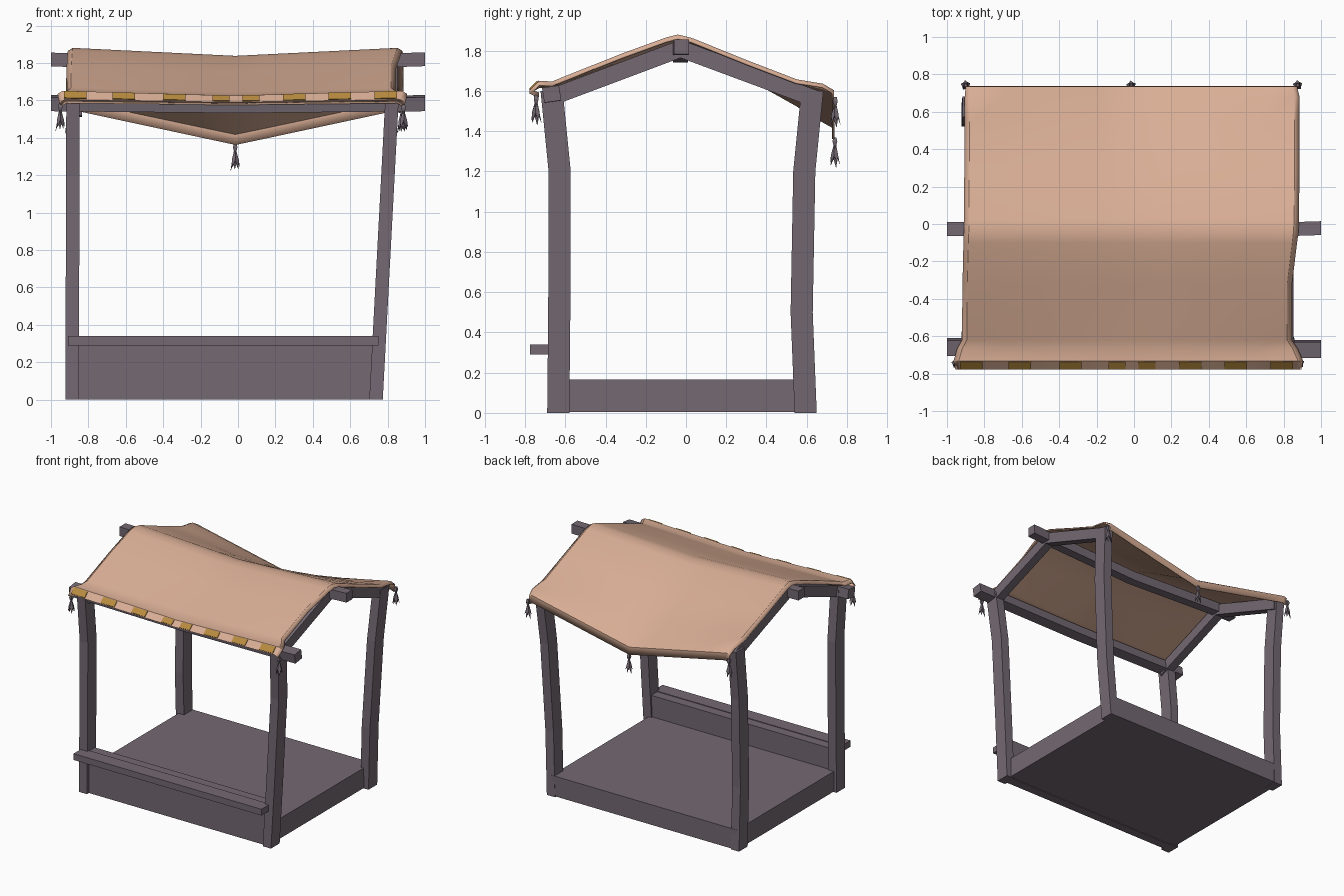
import bpy, bmesh, math
from mathutils import Vector

if "Cube" in bpy.data.objects:
    bpy.data.objects.remove(bpy.data.objects["Cube"])


def material(name, rgb):
    m = bpy.data.materials.new(name)
    m.diffuse_color = (*rgb, 1)
    m.use_nodes = True
    m.node_tree.nodes["Principled BSDF"].inputs["Base Color"].default_value = m.diffuse_color
    return m


WOOD = material("dusky wood", (0.175, 0.14, 0.17))
CLOTH = material("peach cloth", (0.69, 0.42, 0.30))
GOLD = material("gold stitching", (0.48, 0.26, 0.05))


def finish(name, bm, mat, recalc=True):
    if recalc:
        bmesh.ops.recalc_face_normals(bm, faces=bm.faces)
    me = bpy.data.meshes.new(name)
    bm.to_mesh(me)
    bm.free()
    me.materials.append(mat)
    ob = bpy.data.objects.new(name, me)
    bpy.context.collection.objects.link(ob)
    return ob


def add_prism(bm, pts, u, v, scale=None):
    """Sweep a rectangle with half-axes u and v along the points."""
    u, v = Vector(u), Vector(v)
    rings = []
    for i, p in enumerate(pts):
        s = scale[i] if scale else 1
        rings.append([bm.verts.new(Vector(p) + (u * a + v * b) * s)
                      for a, b in ((-1, -1), (1, -1), (1, 1), (-1, 1))])
    for r, q in zip(rings, rings[1:]):
        for k in range(4):
            bm.faces.new((r[k], r[(k + 1) % 4], q[(k + 1) % 4], q[k]))
    bm.faces.new(rings[0])
    bm.faces.new(rings[-1])


def prism(name, pts, u, v, mat=WOOD):
    bm = bmesh.new()
    add_prism(bm, pts, u, v)
    return finish(name, bm, mat)


def box(name, x0, x1, y0, y1, z0, z1):
    y, z = (y0 + y1) / 2, (z0 + z1) / 2
    return prism(name, [(x0, y, z), (x1, y, z)],
                 (0, (y1 - y0) / 2, 0), (0, 0, (z1 - z0) / 2))


# platform, front board and counter rail
box("platform", -0.90, 0.735, -0.62, 0.645, 0.005, 0.165)
box("front_board", -0.88, 0.73, -0.665, -0.59, 0.0, 0.335)
box("counter_rail", -0.91, 0.75, -0.775, -0.665, 0.29, 0.34)

# bent corner posts
front_y = [(0, -0.635), (0.5, -0.63), (1.2, -0.628), (1.6, -0.668)]
back_y = [(0, 0.595), (0.5, 0.575), (1.2, 0.588), (1.6, 0.628)]
for side, xb, xt in (("left", -0.887, -0.882), ("right", 0.738, 0.823)):
    for end, path in (("front", front_y), ("back", back_y)):
        pts = [(xb + (xt - xb) * z / 1.6, y, z) for z, y in path]
        prism(f"{end}_{side}_post", pts, (0.036, 0, 0), (0, 0.055, 0))

# ridge and front beams, sagging slightly in the middle
prism("ridge_beam", [(-1, -0.027, 1.818), (-0.85, -0.027, 1.815), (0, -0.027, 1.778),
                     (0.85, -0.027, 1.815), (1, -0.022, 1.82)], (0, 0.037, 0), (0, 0, 0.037))
prism("front_beam", [(-1, -0.658, 1.585), (0, -0.665, 1.575), (1, -0.668, 1.585)],
      (0, 0.042, 0.006), (0, -0.006, 0.037))

# rafters at both ends
for side, x in (("left", -0.868), ("right", 0.82)):
    prism(f"{side}_rafters", [(x, -0.68, 1.565), (x, -0.027, 1.81), (x, 0.66, 1.555)],
          (0.034, 0, 0), (0, 0, 0.045))

# cloth roof rows: y, height at ends, height in the middle, left x, right x
ROWS = [(-0.735, 1.585, 1.575, -0.945, 0.88),
        (-0.778, 1.605, 1.590, -0.955, 0.895),
        (-0.732, 1.652, 1.625, -0.965, 0.905),
        (-0.665, 1.648, 1.628, -0.945, 0.875),
        (-0.62, 1.667, 1.642, -0.92, 0.845),
        (-0.32, 1.787, 1.752, -0.917, 0.845),
        (-0.10, 1.867, 1.828, -0.912, 0.872),
        (-0.04, 1.882, 1.838, -0.91, 0.88),
        (0.03, 1.865, 1.825, -0.91, 0.882),
        (0.30, 1.757, 1.675, -0.907, 0.885),
        (0.55, 1.662, 1.535, -0.905, 0.885),
        (0.68, 1.642, 1.455, -0.905, 0.885),
        (0.735, 1.610, 1.422, -0.90, 0.872),
        (0.737, 1.550, 1.362, -0.89, 0.865)]
COLS = [0, 0.015, 0.12, 0.25, 0.4, 0.5, 0.6, 0.75, 0.88, 0.985, 1]


def cloth_point(row, t):
    y, ze, zm, xl, xr = row
    z = zm + (ze - zm) * abs(2 * t - 1)
    if t in (0, 1):          # rolled side edges
        z -= 0.018
    return Vector((xl + (xr - xl) * t, y, z))


bm = bmesh.new()
grid = [[bm.verts.new(cloth_point(r, t)) for t in COLS] for r in ROWS]
for a, b in zip(grid, grid[1:]):
    for c in range(len(COLS) - 1):
        bm.faces.new((a[c], a[c + 1], b[c + 1], b[c]))
roof = finish("cloth_roof", bm, CLOTH, recalc=False)
solid = roof.modifiers.new("thickness", 'SOLIDIFY')
solid.thickness = 0.01
solid.offset = -1
bpy.context.view_layer.objects.active = roof
roof.select_set(True)
bpy.ops.object.shade_smooth_by_angle(angle=math.radians(32))
roof.select_set(False)

# gold stitches along the sloping front lip
bm = bmesh.new()
lift = Vector((0, -0.003, 0.003))
for x in (-0.87, -0.61, -0.34, -0.09, 0.07, 0.30, 0.545, 0.79):
    w = 0.045 if abs(x) < 0.1 else 0.06
    pts, up = [], None
    for px in (x - w, x + w):
        t = (px + 0.96) / 1.86
        lo, hi = cloth_point(ROWS[1], t), cloth_point(ROWS[2], t)
        mid = (lo + hi) / 2 + lift * 0.5
        pts.append((px, mid.y, mid.z))
        up = (hi - lo) * 0.4
    add_prism(bm, pts, (0, up.y, up.z), lift)
finish("gold_stitches", bm, GOLD)

# tassels: a small knot with splayed flat strands
for name, x, y, z in (("front_left", -0.95, -0.745, 1.585), ("front_right", 0.885, -0.745, 1.58),
                      ("back_left", -0.90, 0.742, 1.57), ("back_right", 0.875, 0.742, 1.57),
                      ("back_middle", -0.015, 0.74, 1.37)):
    bm = bmesh.new()
    add_prism(bm, [(x, y, z), (x, y, z - 0.02), (x, y, z - 0.04)],
              (0.012, 0, 0), (0, 0.012, 0), (0.6, 1, 0.6))
    for k in range(5):
        a = k * math.tau / 5 + 0.4
        d = Vector((math.cos(a), math.sin(a), 0))
        top = Vector((x, y, z - 0.03))
        drop = 0.095 + 0.012 * (k % 3)
        add_prism(bm, [top, top + d * 0.013 - Vector((0, 0, drop * 0.6)),
                       top + d * 0.026 - Vector((0, 0, drop))],
                  Vector((-d.y, d.x, 0)) * 0.011, d * 0.003, (0.4, 1, 0.1))
    finish(f"{name}_tassel", bm, WOOD)
